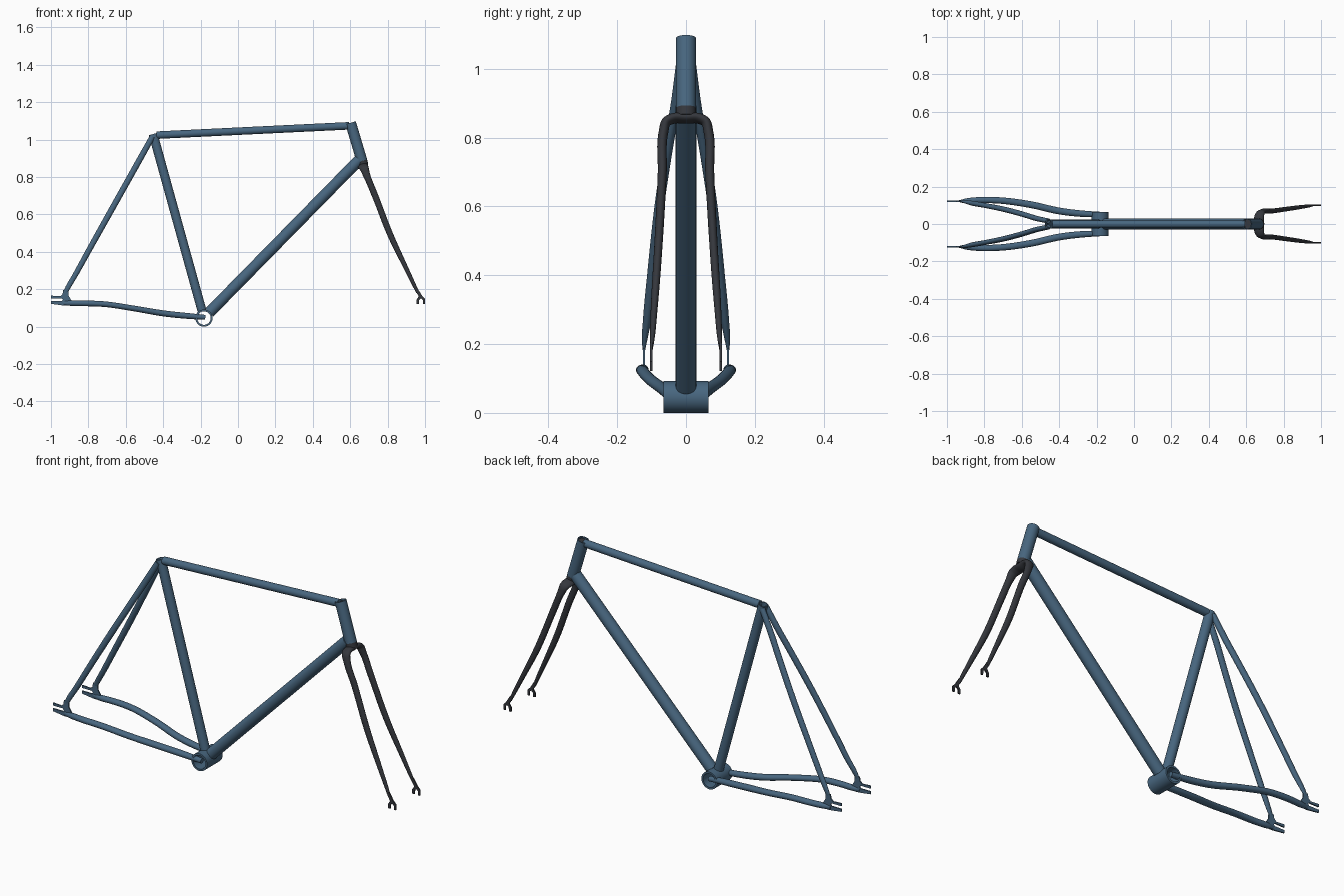
import bpy, bmesh, math
from mathutils import Vector

if "Cube" in bpy.data.objects:
    bpy.data.objects.remove(bpy.data.objects["Cube"])


def material(name, rgb):
    m = bpy.data.materials.new(name)
    m.diffuse_color = (*rgb, 1)
    m.use_nodes = True
    m.node_tree.nodes["Principled BSDF"].inputs["Base Color"].default_value = m.diffuse_color
    return m


BLUE = material("blue_paint", (0.065, 0.135, 0.215))
DARK = material("dark_paint", (0.035, 0.038, 0.046))


def finish(name, bm, mat, mirror=False):
    bmesh.ops.recalc_face_normals(bm, faces=bm.faces[:])
    me = bpy.data.meshes.new(name)
    bm.to_mesh(me)
    bm.free()
    me.materials.append(mat)
    ob = bpy.data.objects.new(name, me)
    bpy.context.collection.objects.link(ob)
    if mirror:
        mod = ob.modifiers.new("mirror_y", 'MIRROR')
        mod.use_axis = (False, True, False)
    return ob


def ring(bm, c, u, v, a, b, n):
    return [bm.verts.new(c + u * (a * math.cos(2 * math.pi * i / n))
                         + v * (b * math.sin(2 * math.pi * i / n))) for i in range(n)]


def bridge(bm, r0, r1):
    n = len(r0)
    for i in range(n):
        bm.faces.new((r0[i], r0[(i + 1) % n], r1[(i + 1) % n], r1[i]))


def tube(name, p0, p1, r, mat, inner=0, n=40):
    """Straight tube; open bore when inner is given, capped otherwise."""
    p0, p1 = Vector(p0), Vector(p1)
    t = (p1 - p0).normalized()
    u = t.orthogonal().normalized()
    v = t.cross(u)
    bm = bmesh.new()
    rings = [ring(bm, p, u, v, r, r, n) for p in (p0, p1)]
    if inner:
        rings += [ring(bm, p, u, v, inner, inner, n) for p in (p1, p0)]
        for i in range(4):
            bridge(bm, rings[i], rings[(i + 1) % 4])
    else:
        bridge(bm, *rings)
        for rg in rings:
            bm.faces.new(rg)
    return finish(name, bm, mat)


def smooth_path(pts, steps=8):
    """Hermite spline through rows of x, y, z, radius a, radius b."""
    P = [Vector(p) for p in pts]
    d = [(P[i + 1].xyz - P[i].xyz).length for i in range(len(P) - 1)]
    s = [(P[i + 1] - P[i]) / d[i] for i in range(len(d))]
    m = [s[0]] + [(s[i - 1] * d[i] + s[i] * d[i - 1]) / (d[i - 1] + d[i])
                  for i in range(1, len(d))] + [s[-1]]
    out = []
    for i in range(len(d)):
        for k in range(steps):
            t = k / steps
            out.append(P[i] * (2 * t**3 - 3 * t**2 + 1) + m[i] * (d[i] * (t**3 - 2 * t**2 + t))
                       + P[i + 1] * (3 * t**2 - 2 * t**3) + m[i + 1] * (d[i] * (t**3 - t**2)))
    return out + [P[-1]]


def sweep(name, pts, ref, mat, cap_start=True, n=24):
    """Tapered oval tube; radius a lies along ref, radius b across it."""
    path = smooth_path(pts)
    ref = Vector(ref)
    bm = bmesh.new()
    rings = []
    for i, p in enumerate(path):
        t = (path[min(i + 1, len(path) - 1)].xyz - path[max(i - 1, 0)].xyz).normalized()
        u = (ref - t * ref.dot(t)).normalized()
        rings.append(ring(bm, p.xyz, u, t.cross(u), p[3], p[4], n))
    for r0, r1 in zip(rings, rings[1:]):
        bridge(bm, r0, r1)
    bm.faces.new(rings[-1])
    if cap_start:
        bm.faces.new(rings[0])
    return finish(name, bm, mat, True)


def plate(name, outline, y, thick, mat):
    """Flat plate cut to an x-z outline, mirrored to the other side."""
    bm = bmesh.new()
    f = bm.faces.new([bm.verts.new((x, y - thick / 2, z)) for x, z in outline])
    ext = bmesh.ops.extrude_face_region(bm, geom=[f])
    bmesh.ops.translate(bm, vec=(0, thick, 0),
                        verts=[g for g in ext["geom"] if isinstance(g, bmesh.types.BMVert)])
    return finish(name, bm, mat, True)


# Main triangle
tube("bottom_bracket_shell", (-.182, -.065, .046), (-.182, .065, .046), .046, BLUE, .036, 48)
tube("seat_tube", (-.193, 0, .087), (-.454, 0, 1.03), .024, BLUE, .019)
tube("top_tube", (-.435, 0, 1.024), (.595, 0, 1.074), .020, BLUE)
tube("down_tube", (-.153, 0, .076), (.648, 0, .892), .030, BLUE)
tube("head_tube", (.602, 0, 1.09), (.663, 0, .885), .029, BLUE, .024)

# Rear stays
sweep("seat_stays", [
    (-.458, .016, 1.015, .013, .015), (-.522, .030, .90, .014, .016),
    (-.578, .047, .80, .014, .016), (-.679, .075, .62, .014, .016),
    (-.802, .100, .40, .013, .015), (-.874, .113, .27, .012, .014),
    (-.912, .121, .205, .007, .013), (-.922, .122, .185, .004, .012)], (0, 1, 0), BLUE)
sweep("chain_stays", [
    (-.175, .052, .050, .013, .013), (-.24, .053, .055, .016, .015),
    (-.39, .068, .070, .018, .016), (-.56, .105, .098, .018, .015),
    (-.72, .126, .121, .017, .015), (-.83, .128, .125, .016, .015),
    (-.90, .123, .126, .013, .014), (-.935, .122, .126, .005, .010)], (0, 1, 0), BLUE)

# Rear dropouts with rear-facing slots
plate("rear_dropouts", [
    (-1, .166), (-.95, .163), (-.938, .175), (-.934, .197), (-.908, .192), (-.906, .165),
    (-.89, .14), (-.89, .114), (-.93, .113), (-1, .122), (-1, .136),
    (-.942, .136), (-.935, .144), (-.942, .152), (-1, .152)], .122, .007, BLUE)

# Fork: steerer, crown race, arched blades, tips
tube("fork_steerer", (.6045, 0, 1.082), (.666, 0, .87), .0235, DARK)
tube("fork_crown_race", (.6625, 0, .887), (.6685, 0, .862), .029, DARK)
sweep("fork_blades", [
    (.668, 0, .856, .027, .014), (.669, .036, .856, .027, .014),
    (.675, .057, .846, .024, .014), (.685, .065, .818, .020, .014),
    (.733, .069, .70, .017, .013), (.815, .080, .49, .016, .012),
    (.90, .092, .31, .012, .010), (.95, .099, .205, .009, .006),
    (.96, .101, .183, .008, .004)], (.96, 0, .28), DARK, False)
plate("fork_tips", [
    (.955, .122), (.955, .145), (.966, .162), (.945, .200), (.96, .205), (.984, .166),
    (1, .150), (1, .122), (.989, .122), (.988, .143), (.978, .152), (.968, .143),
    (.967, .122)], .101, .007, DARK)

# Shading
bpy.ops.object.select_all(action='SELECT')
bpy.context.view_layer.objects.active = bpy.data.objects["head_tube"]
bpy.ops.object.shade_smooth_by_angle(angle=math.radians(35))
